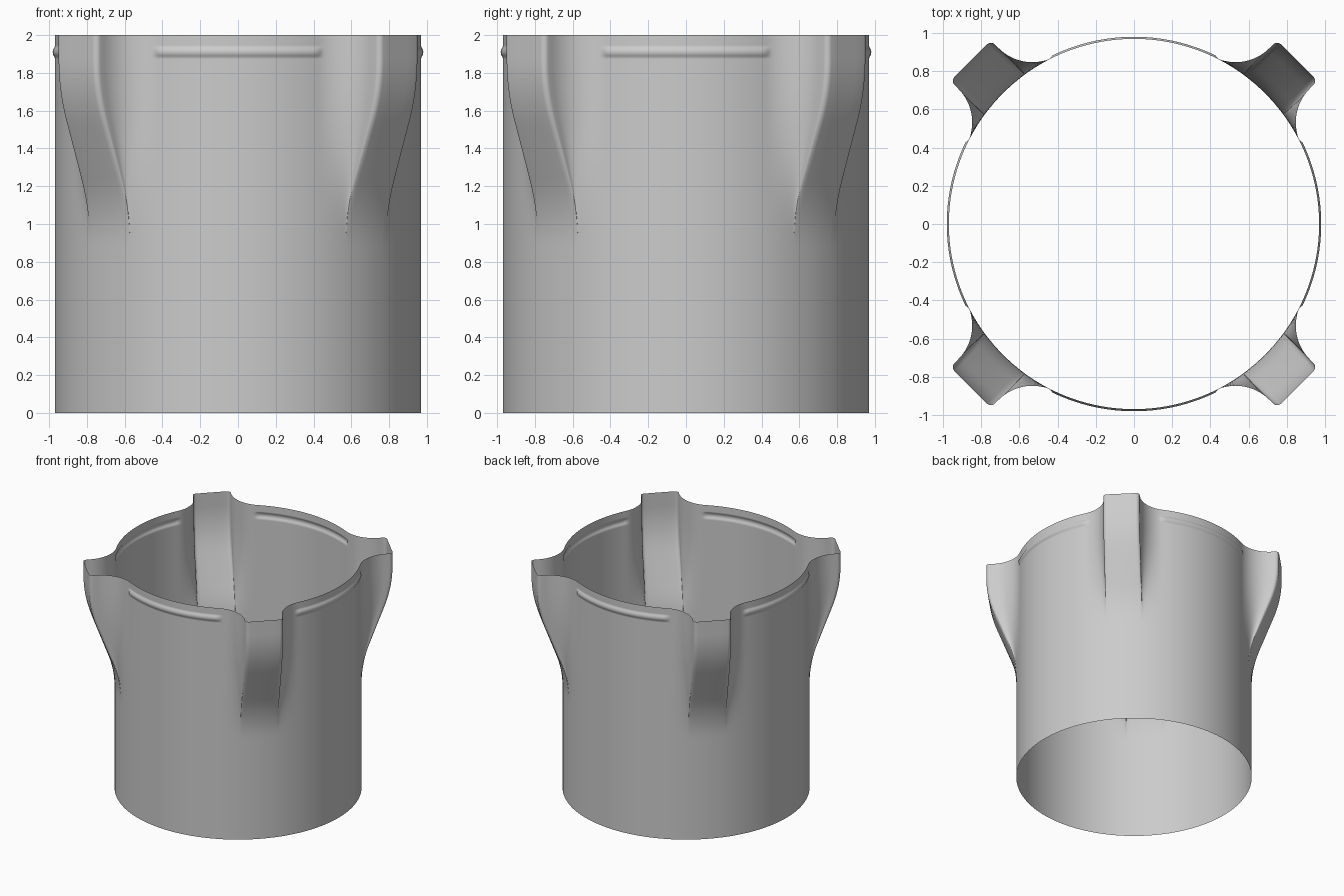
import bpy, bmesh
from math import sin, cos, pi, atan2, sqrt, radians

cube = bpy.data.objects.get("Cube")
if cube:
    bpy.data.objects.remove(cube, do_unlink=True)

R = 0.97            # tube radius
REACH = 1.21        # distance of the lug face from the axis
HALF = 0.15         # lug half width
CORNER = 0.03       # rounding of the lug corners
FILLET = 0.25       # sweep between lug and tube


def smooth(t):
    t = max(0.0, min(1.0, t))
    return t * t * (3 - 2 * t)


def half_profile():
    """Top outline (side, out) from the lug centre to midway between lugs."""
    pts = [(0, REACH), (0.06, REACH)]
    for i in range(7):
        a = pi / 2 * (1 - i / 6)
        pts.append((HALF - CORNER + CORNER * cos(a), REACH - CORNER + CORNER * sin(a)))
    cv = HALF + FILLET
    cu = sqrt((R + FILLET) ** 2 - cv ** 2)
    end = pi + atan2(cu, cv)
    for i in range(19):
        a = pi + (end - pi) * i / 18
        pts.append((cv + FILLET * cos(a), cu + FILLET * sin(a)))
    start = atan2(cv, cu)
    for i in range(1, 17):
        a = start + (pi / 4 - start) * i / 16
        pts.append((R * sin(a), R * cos(a)))
    return pts


def lug_amount(z):
    """0 on the plain tube, 1 where the lug is fully out; straight ramp, eased ends."""
    low, high, ease = 1.06, 1.70, 0.17
    def ramp(x):
        if x <= -ease:
            return 0.0
        if x >= ease:
            return x
        return (x + ease) ** 2 / (4 * ease)
    return (ramp(z - low) - ramp(z - high)) / (high - low)


def bead(z, off_axis):
    """Raised rib near the rim between lugs."""
    h = max(0.0, 1 - ((z - 1.91) / 0.028) ** 2)
    return 0.011 * h * smooth((radians(27.2) - off_axis) / radians(1.3))


# Outline of one quarter, centred on a lug
half = half_profile()
quarter = [(-v, u) for v, u in reversed(half[1:])] + half[:-1]

levels = [0, 0.3, 0.6] + [0.84 + 0.04 * i for i in range(26)]
levels += [1.87 + 0.007 * i for i in range(12)] + [1.97, 2.0]

# Shell as a stack of rings
bm = bmesh.new()
rings = []
for z in levels:
    ring = []
    s = lug_amount(z)
    for q in range(4):
        d = pi / 4 + q * pi / 2
        for v, u in quarter:
            base = sqrt(R * R - v * v)
            w = base + (u - base) * s
            off = pi / 4 - abs(atan2(v, w))
            k = 1 + bead(z, off) / R
            # side axis runs clockwise so that it is reversed here
            x = k * (w * cos(d) - v * sin(d))
            y = k * (w * sin(d) + v * cos(d))
            ring.append(bm.verts.new((x, y, z)))
    rings.append(ring)
n = len(rings[0])
for a, b in zip(rings, rings[1:]):
    for i in range(n):
        j = (i + 1) % n
        bm.faces.new((a[i], a[j], b[j], b[i]))

mesh = bpy.data.meshes.new("lugged_sleeve")
bm.to_mesh(mesh)
bm.free()
sleeve = bpy.data.objects.new("lugged_sleeve", mesh)
bpy.context.collection.objects.link(sleeve)

# Plain grey material
grey = bpy.data.materials.new("plain_grey")
grey.use_nodes = True
color = (0.6, 0.6, 0.6, 1)
grey.diffuse_color = color
grey.node_tree.nodes["Principled BSDF"].inputs["Base Color"].default_value = color
mesh.materials.append(grey)

bpy.context.view_layer.objects.active = sleeve
sleeve.select_set(True)
bpy.ops.object.shade_smooth_by_angle(angle=radians(35))
